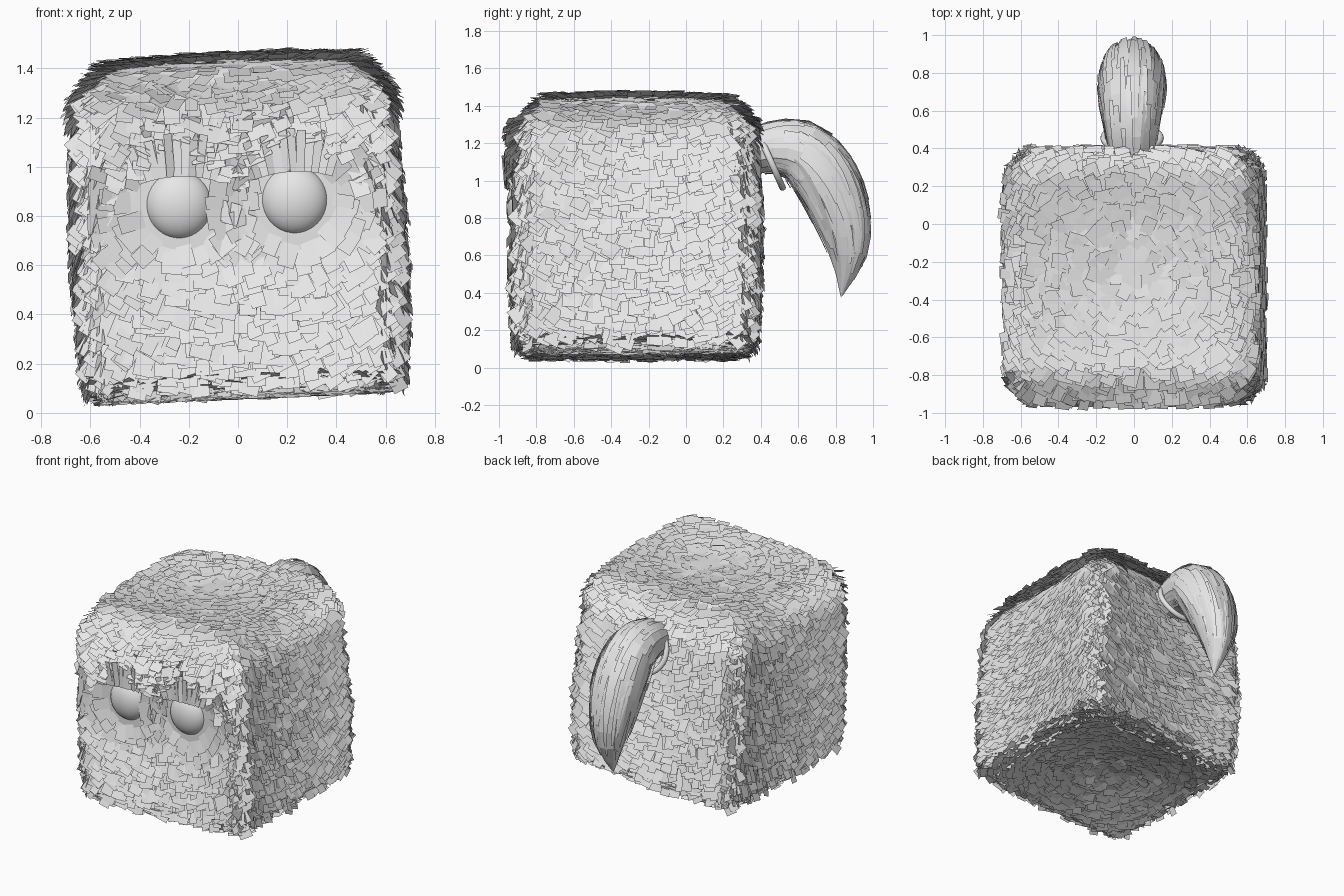
import bpy, bmesh, math, random
from mathutils import Vector, Matrix

random.seed(4)
old = bpy.data.objects.get("Cube")
if old:
    bpy.data.objects.remove(old, do_unlink=True)

# One pale grey for everything
grey = bpy.data.materials.new("pale grey")
grey.use_nodes = True
grey.diffuse_color = (0.8, 0.8, 0.8, 1)
grey.node_tree.nodes["Principled BSDF"].inputs["Base Color"].default_value = (0.8, 0.8, 0.8, 1)

CENTRE = Vector((0, -0.27, 0.745))
HALF = Vector((0.605, 0.6, 0.665))
LEAN = Matrix.Translation(CENTRE) @ Matrix.Rotation(math.radians(-2.5), 4, 'Y')
EYES = [Vector((side * 0.235, 0, 0.11)) for side in (-1, 1)]


def finish(name, bm, matrix=None, smooth=False):
    mesh = bpy.data.meshes.new(name)
    bm.to_mesh(mesh)
    bm.free()
    mesh.materials.append(grey)
    ob = bpy.data.objects.new(name, mesh)
    bpy.context.collection.objects.link(ob)
    if matrix:
        ob.matrix_world = matrix
    for p in mesh.polygons:
        p.use_smooth = smooth
    return ob


def rounded(c):
    """Map a point of the unit cube to the soft box; return position and normal."""
    r = 0.13 + 0.05 * c[2]
    q = Vector(c[i] * HALF[i] for i in range(3))
    inner = Vector(max(-HALF[i] + r, min(HALF[i] - r, q[i])) for i in range(3))
    n = (q - inner).normalized()
    p = inner + n * r
    bulge = 1.05 - 0.07 * (p.z / HALF.z) ** 2
    p.x *= bulge
    p.y *= bulge
    p.z += 0.05 * (1 - c[0] ** 2) * (1 - c[1] ** 2) * (c[2] > 0.99)
    return p, n


def card(bm, root, t, n, length, width, tilt):
    """A flat tuft rooted on the surface, running along t and lifted by tilt."""
    t = (t - n * t.dot(n)).normalized()
    w = t.cross(n) * width / 2
    d = (t * math.cos(tilt) + n * math.sin(tilt)) * length
    bm.faces.new([bm.verts.new(v) for v in (root - w, root + w, root + d + w, root + d - w)])


# Body core
bm = bmesh.new()
bmesh.ops.create_cube(bm, size=2)
bmesh.ops.subdivide_edges(bm, edges=bm.edges[:], cuts=15, use_grid_fill=True)
for v in bm.verts:
    v.co = rounded(v.co)[0]
finish("body", bm, LEAN, True)

# Shaggy coat: jittered rows of tufts, combed down and out towards the edges
bm = bmesh.new()
ROWS = 30
for axis in range(3):
    for sign in (-1, 1):
        for i in range(ROWS):
            for j in range(ROWS):
                c = [0, 0, 0]
                c[axis] = sign
                c[axis - 2] = (i + random.random()) / ROWS * 2 - 1
                c[axis - 1] = (j + random.random()) / ROWS * 2 - 1
                p, n = rounded(c)
                rand = Vector(random.uniform(-1, 1) for k in range(3))
                length = random.uniform(0.1, 0.15)
                tilt = random.uniform(0.35, 0.55)
                if axis == 2:
                    rim = max(abs(c[0]), abs(c[1]))
                    flow = Vector((c[0], c[1], 0)) * 1.6 + rand * 0.6
                    if sign < 0:
                        tilt *= 0.6
                        length *= 0.8
                    else:
                        tilt *= 0.35 + 0.5 * rim ** 4
                        if c[1] < -0.7:
                            tilt *= 0.4
                else:
                    out = c[1 - axis]
                    flow = Vector((0, 0, -1)) + rand * 0.35
                    flow[1 - axis] += 0.7 * out
                    if abs(out) > 0.8:
                        tilt *= 0.75
                    if c[2] < -0.85:
                        length *= 0.45
                if axis == 1 and sign < 0:
                    eye = min(EYES, key=lambda e: abs(e.x - p.x))
                    away = Vector((p.x - eye.x, 0, p.z - eye.z))
                    if away.length < 0.12:
                        continue
                    if away.length < 0.27:
                        flow = away.normalized() + rand * 0.25
                        tilt *= 0.7
                    elif 0.5 < c[2] < 0.92:
                        tilt += 0.3
                card(bm, p - n * 0.01, flow, n, length, random.uniform(0.05, 0.09), tilt)
finish("fur_coat", bm, LEAN)

# Eyes and fanned lashes
for eye, side in zip(EYES, ("right", "left")):
    bm = bmesh.new()
    bmesh.ops.create_uvsphere(bm, u_segments=32, v_segments=20, radius=1)
    place = Matrix.Translation((eye.x, -0.605, eye.z)) @ Matrix.Diagonal((0.137, 0.085, 0.14, 1))
    finish(side + "_eye", bm, LEAN @ place, True)

    bm = bmesh.new()
    LASHES = 11
    for k in range(LASHES):
        s = k / (LASHES - 1) * 2 - 1
        base = Vector((eye.x + 0.14 * s, -0.695 + 0.03 * s * s, eye.z + 0.115 - 0.02 * s * s))
        facing = Vector((random.uniform(-0.5, 0.5), -1, 0)).normalized()
        card(bm, base, Vector((0.35 * s, 0, 1)), facing, random.uniform(0.12, 0.18), 0.036,
             random.uniform(-0.12, 0.08))
    finish(side + "_eyelashes", bm, LEAN)

# Tail: y, z, radius along its arc
PATH = [(0.34, 1.14, 0.12), (0.47, 1.175, 0.14), (0.62, 1.15, 0.165), (0.745, 1.01, 0.175),
        (0.835, 0.8, 0.15), (0.865, 0.6, 0.1), (0.83, 0.38, 0.004)]


def tail_point(u, angle, grow=1.0):
    def at(u):
        f = min(max(u, 0), 0.9999) * (len(PATH) - 1)
        i = int(f)
        f -= i
        a, b, c, d = (Vector(PATH[min(max(i + k, 0), len(PATH) - 1)]) for k in (-1, 0, 1, 2))
        return b + (c - a) * f / 2 + (a - b * 2.5 + c * 2 - d / 2) * f * f + (b * 3 - a - c * 3 + d) * f ** 3 / 2
    m = at(u)
    step = at(u + 0.02) - at(u - 0.02)
    out = Vector((0, -step.y, step.x)).normalized()
    r = max(m.z, 0.004) * grow
    return Vector((-0.01 + math.cos(angle) * r, m.x, m.y)) + out * math.sin(angle) * r


bm = bmesh.new()
SIDES, RINGS = 16, 12
ridge = [random.uniform(0.94, 1.02) for k in range(SIDES)]
rings = [[bm.verts.new(tail_point(r / RINGS, k * math.tau / SIDES, ridge[k]))
          for k in range(SIDES)] for r in range(RINGS + 1)]
for a, b in zip(rings, rings[1:]):
    for k in range(SIDES):
        m = (k + 1) % SIDES
        bm.faces.new((a[k], b[k], b[m], a[m]))
bm.faces.new(rings[0])
bm.faces.new(reversed(rings[-1]))
finish("tail", bm)

# Long flat locks laid along the tail, each slightly twisted
bm = bmesh.new()
for k in range(90):
    u, a = random.uniform(0.02, 0.66), random.uniform(0, math.tau)
    span, wide = random.uniform(0.24, 0.33), random.uniform(0.14, 0.24)
    twist = random.uniform(-0.03, 0.03)
    prev = None
    for s in range(5):
        f = s / 4
        w = wide * (1 - 0.6 * f)
        pair = [bm.verts.new(tail_point(u + span * f, a + q * w, 1.01 + 0.04 * f + q * twist))
                for q in (-1, 1)]
        if prev:
            bm.faces.new((prev[1], prev[0], pair[0], pair[1]))
        prev = pair
finish("tail_locks", bm, None, True)

# Ring around the tail base
bpy.ops.mesh.primitive_torus_add(major_radius=0.15, minor_radius=0.018, major_segments=40,
                                 minor_segments=10, location=(-0.01, 0.455, 1.1),
                                 rotation=(math.radians(-66), 0, 0))
ring = bpy.context.object
ring.name = "tail_ring"
ring.data.materials.append(grey)
bpy.ops.object.shade_smooth()
